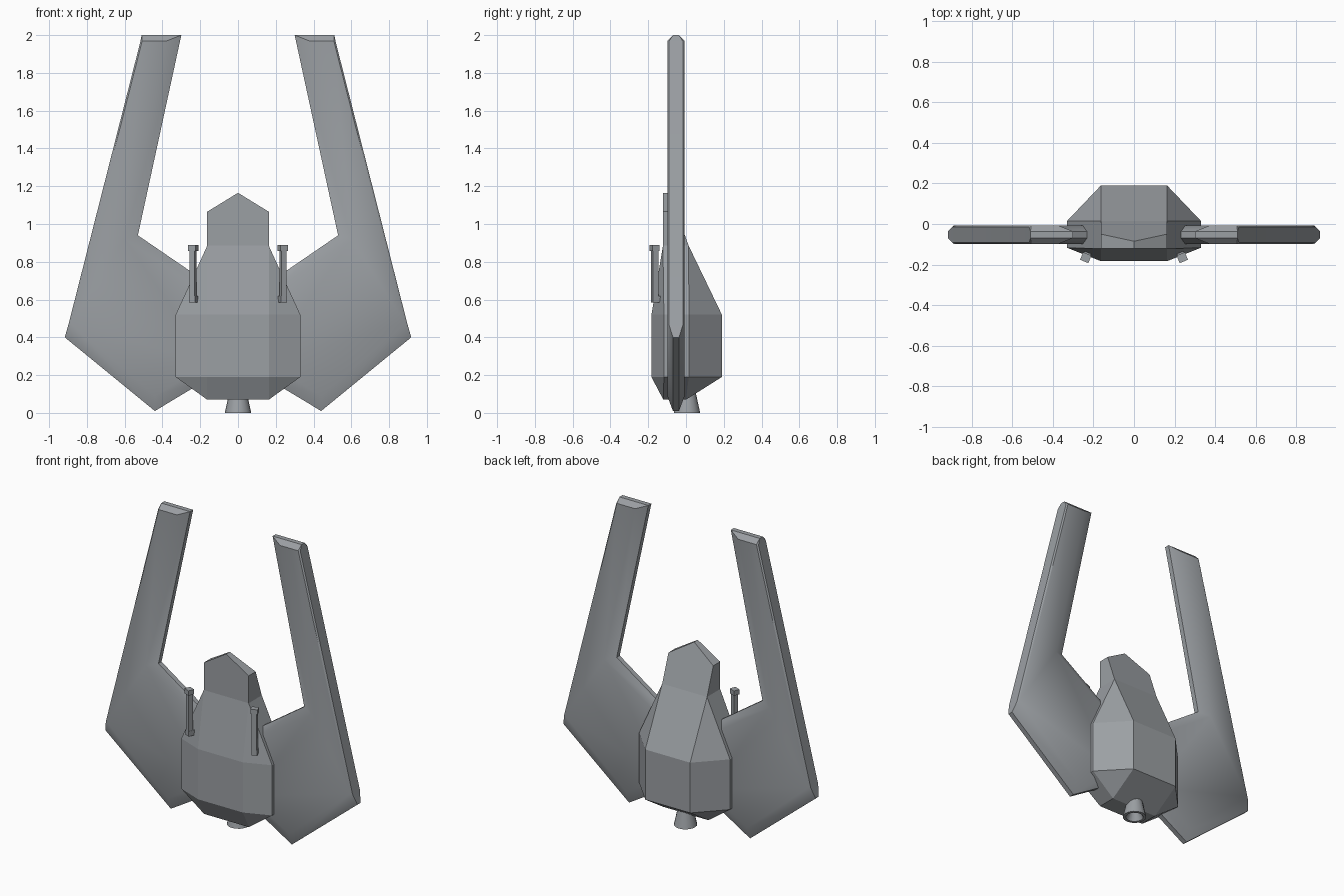
import bpy, bmesh, math
from mathutils import Matrix, Vector

if "Cube" in bpy.data.objects:
    bpy.data.objects.remove(bpy.data.objects["Cube"])

hull_grey = bpy.data.materials.new("hull grey")
hull_grey.diffuse_color = (0.33, 0.35, 0.37, 1)
hull_grey.use_nodes = True
hull_grey.node_tree.nodes["Principled BSDF"].inputs["Base Color"].default_value = hull_grey.diffuse_color


def finish(name, bm, smooth=None):
    bmesh.ops.remove_doubles(bm, verts=bm.verts, dist=1e-4)
    bmesh.ops.recalc_face_normals(bm, faces=bm.faces)
    me = bpy.data.meshes.new(name)
    bm.to_mesh(me)
    bm.free()
    me.materials.append(hull_grey)
    ob = bpy.data.objects.new(name, me)
    bpy.context.collection.objects.link(ob)
    if smooth:
        bpy.ops.object.select_all(action='DESELECT')
        ob.select_set(True)
        bpy.context.view_layer.objects.active = ob
        bpy.ops.object.shade_smooth_by_angle(angle=math.radians(smooth))
    return ob


def loft(bm, rings, cap=True, wrap=False):
    """Skin matching rings of points; coincident points collapse later."""
    rows = [[bm.verts.new(p) for p in r] for r in rings]
    n = len(rows[0])
    pairs = list(zip(rows, rows[1:])) + ([(rows[-1], rows[0])] if wrap else [])
    for a, b in pairs:
        for i in range(n):
            j = (i + 1) % n
            bm.faces.new((a[i], a[j], b[j], b[i]))
    if cap:
        bm.faces.new(rows[0])
        bm.faces.new(rows[-1])


# Hull: eight-sided sections stacked in z
def section(z, w, x, front, side_f, side_b, back):
    return [(-w, front, z), (w, front, z), (x, side_f, z), (x, side_b, z),
            (w, back, z), (-w, back, z), (-x, side_b, z), (-x, side_f, z)]


bm = bmesh.new()
loft(bm, [section(0.07, 0.163, 0.163, -0.12, -0.12, 0.0, 0.0),
          section(0.19, 0.163, 0.33, -0.183, -0.117, 0.015, 0.19),
          section(0.52, 0.163, 0.33, -0.183, -0.117, 0.015, 0.19),
          section(0.885, 0.163, 0.163, -0.122, -0.122, 0.014, 0.014)])
finish("hull", bm)

# Nose: pointed block rising out of the hull
outline = [(-0.163, 0.885, 0.014), (0.163, 0.885, 0.014), (0.163, 1.065, -0.05),
           (0, 1.165, -0.085), (-0.163, 1.065, -0.05)]
bm = bmesh.new()
loft(bm, [[(x, -0.122, z) for x, z, b in outline],
          [(x, b, z) for x, z, b in outline]])
finish("nose", bm)

# Wings: rim outline (x, z, half rim width) and matching face outline (x, z)
RIM = [(0.30, 2.0, 0.016), (0.51, 2.0, 0.016), (0.517, 1.965, 0.038),
       (0.897, 0.47, 0.038), (0.917, 0.40, 0.016), (0.44, 0.01, 0.016),
       (0.15, 0.185, 0.016), (0.15, 0.68, 0.016), (0.53, 0.94, 0.016)]
FACE = [(0.375, 1.97), (0.507, 1.97), (0.507, 1.97), (0.887, 0.475),
        (0.887, 0.475), (0.44, 0.09), (0.15, 0.265), (0.15, 0.62), (0.60, 0.92)]
MID = -0.053
for side, name in ((-1, "left_wing"), (1, "right_wing")):
    bm = bmesh.new()
    loft(bm, [[(side * x, MID - 0.046, z) for x, z in FACE],
              [(side * x, MID - h, z) for x, z, h in RIM],
              [(side * x, MID + h, z) for x, z, h in RIM],
              [(side * x, MID + 0.046, z) for x, z in FACE]])
    finish(name, bm, 30)

# Guns: slim barrel, muzzle block and mounting foot, turned to the hull side
for side, name in ((-1, "left_gun"), (1, "right_gun")):
    bm = bmesh.new()
    for size, off, z in (((0.03, 0.03, 0.28), 0, 0.73),
                         ((0.044, 0.04, 0.032), 0, 0.873),
                         ((0.034, 0.06, 0.034), 0.015, 0.602)):
        m = (Matrix.Translation((side * 0.238, -0.166, z))
             @ Matrix.Rotation(side * math.radians(22), 4, 'Z')
             @ Matrix.Translation((0, off, 0))
             @ Matrix.Diagonal(Vector((*size, 1))))
        bmesh.ops.create_cube(bm, size=1, matrix=m)
    finish(name, bm)

# Thruster: flared bell with a hollow mouth
bm = bmesh.new()
profile = [(0.045, 0.115), (0.07, 0.0), (0.052, 0.0), (0.03, 0.05)]
loft(bm, [[(r * math.cos(a), 0.005 + r * math.sin(a), z)
           for a in (math.tau * i / 16 for i in range(16))] for r, z in profile])
finish("thruster", bm, 30)
